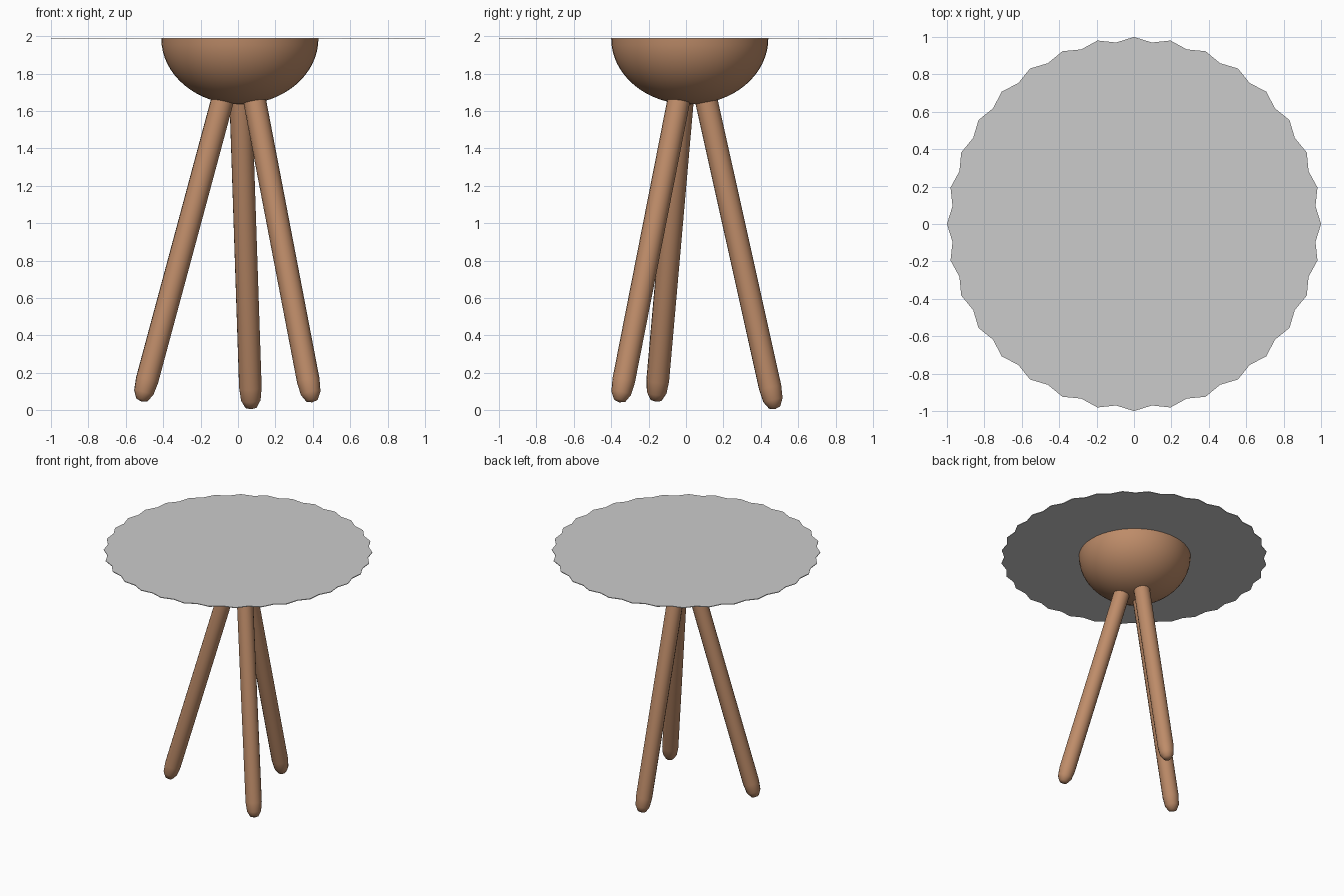
import bpy, math
from mathutils import Vector

if "Cube" in bpy.data.objects:
    bpy.data.objects.remove(bpy.data.objects["Cube"])


def material(name, rgb):
    m = bpy.data.materials.new(name)
    m.diffuse_color = (*rgb, 1)
    m.use_nodes = True
    m.node_tree.nodes["Principled BSDF"].inputs["Base Color"].default_value = m.diffuse_color
    return m


wood = material("warm wood", (0.515, 0.262, 0.141))
grey = material("light grey", (0.60, 0.60, 0.60))


def add_mesh(name, verts, faces, mat, smooth=None):
    me = bpy.data.meshes.new(name)
    me.from_pydata(verts, [], faces)
    me.materials.append(mat)
    ob = bpy.data.objects.new(name, me)
    bpy.context.collection.objects.link(ob)
    if smooth:
        for o in bpy.context.selected_objects:
            o.select_set(False)
        ob.select_set(True)
        bpy.context.view_layer.objects.active = ob
        bpy.ops.object.shade_smooth_by_angle(angle=math.radians(smooth))
    return ob


def lathe(name, profile, sides, mat, smooth, start, rot=None, scale=(1, 1, 1)):
    """Spin (radius, height) points from a bottom pole up to a flat cap."""
    verts = [(0, 0, profile[0][1])]
    for r, h in profile[1:]:
        for i in range(sides):
            a = math.tau * i / sides
            verts.append((r * math.cos(a), r * math.sin(a), h))
    faces = [(0, 1 + (i + 1) % sides, 1 + i) for i in range(sides)]
    rings = len(profile) - 1
    for k in range(rings - 1):
        b = 1 + k * sides
        for i in range(sides):
            j = (i + 1) % sides
            faces.append((b + i, b + j, b + sides + j, b + sides + i))
    faces.append(tuple(range(1 + (rings - 1) * sides, 1 + rings * sides)))
    out = []
    for v in verts:
        p = Vector(v)
        if rot:
            p = rot @ p
        out.append(p + Vector(start))
    return add_mesh(name, out, faces, mat, smooth)


# Scalloped thin table top: 32 points with shallow notches between
N = 64
rim = [(1.0 if i % 2 == 0 else 0.975, math.tau * i / N) for i in range(N)]
top_z, low_z = 1.991, 1.986
verts = [(r * math.cos(a), r * math.sin(a), z) for z in (low_z, top_z) for r, a in rim]
faces = [tuple(reversed(range(N))), tuple(range(N, 2 * N))]
faces += [(i, (i + 1) % N, N + (i + 1) % N, N + i) for i in range(N)]
add_mesh("table_top", verts, faces, grey)

# Half-ellipsoid bowl below the top
bowl = [(0.42 * math.sin(t), -0.352 * math.cos(t))
        for t in (math.pi / 2 * k / 16 for k in range(17))]
lathe("bowl_hub", bowl, 48, wood, 40, (0.01, 0.02, 1.987))

# Splayed legs with rounded feet: (tip, point where leg meets the bowl)
legs = {
    "left_leg": ((-0.517, -0.161, 0.046), (-0.085, -0.02, 1.65)),
    "right_leg": ((0.398, -0.356, 0.042), (0.09, -0.04, 1.65)),
    "back_leg": ((0.07, 0.476, 0.005), (0.015, 0.11, 1.65)),
}
for name, (tip, top) in legs.items():
    d = Vector(top) - Vector(tip)
    length = d.length + 0.1
    profile = [(0, 0), (0.031, 0.01), (0.053, 0.05), (0.061, 0.12), (0.061, length)]
    lathe(name, profile, 16, wood, 50, tip, d.to_track_quat('Z', 'Y'))
